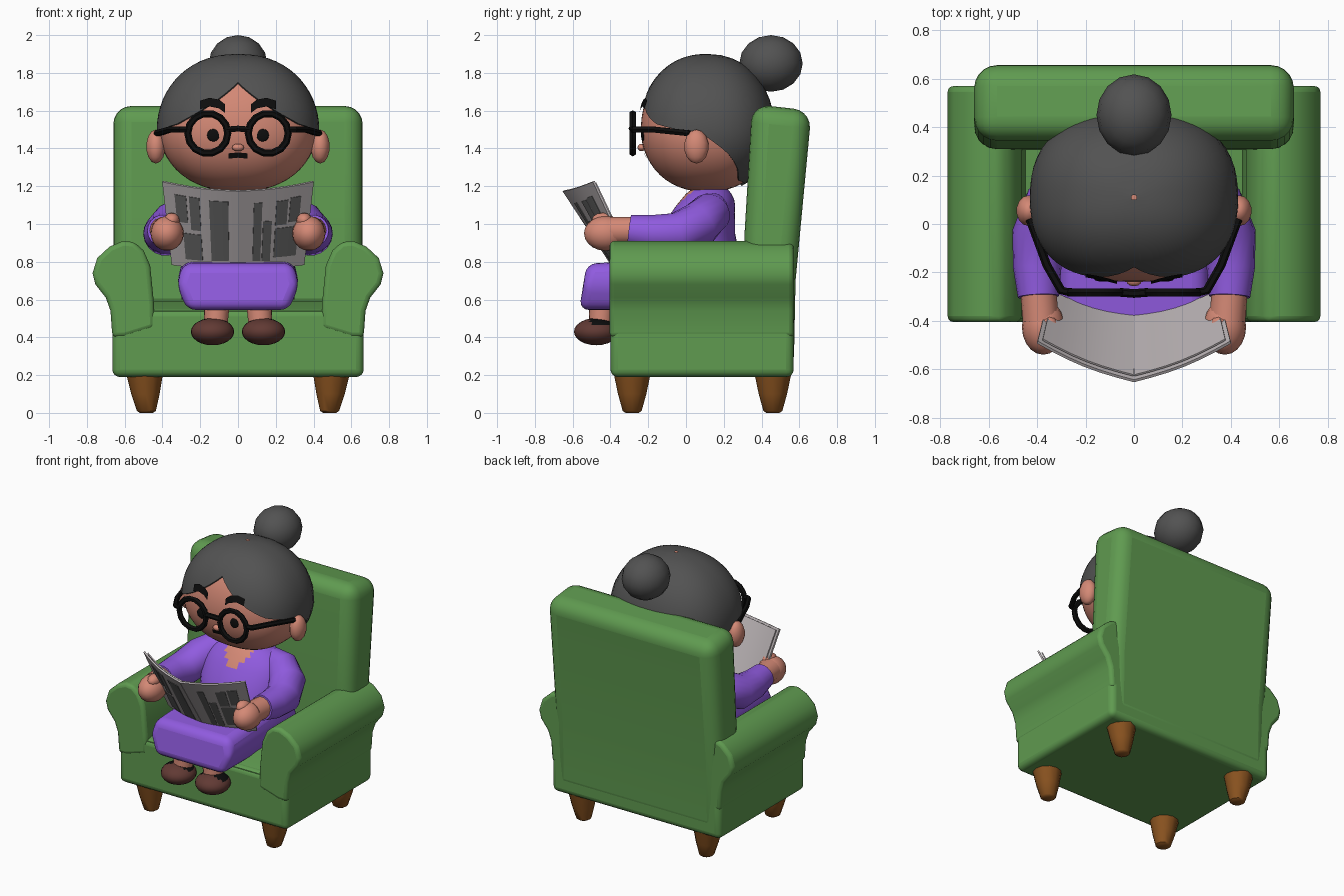
import bpy, bmesh, math
from mathutils import Vector

if "Cube" in bpy.data.objects:
    bpy.data.objects.remove(bpy.data.objects["Cube"])

def mat(name, r, g, b):
    m = bpy.data.materials.new(name)
    m.diffuse_color = (r, g, b, 1)
    m.use_nodes = True
    m.node_tree.nodes["Principled BSDF"].inputs["Base Color"].default_value = m.diffuse_color
    return m

GREEN = mat("green fabric", .115, .325, .08)
WOOD = mat("wood", .25, .085, .014)
PURPLE = mat("purple cloth", .28, .105, .74)
SKIN = mat("skin", .66, .25, .18)
HAIR = mat("grey hair", .085, .085, .085)
BLACK = mat("black", .004, .004, .004)
SHOE = mat("brown leather", .12, .042, .034)
PAPER = mat("paper", .50, .46, .47)
PRINT = mat("grey print", .14, .14, .14)

def mesh(name, verts, faces, m, bevel=0, segs=4):
    me = bpy.data.meshes.new(name)
    me.from_pydata([tuple(v) for v in verts], [], faces)
    bm = bmesh.new()
    bm.from_mesh(me)
    bmesh.ops.recalc_face_normals(bm, faces=bm.faces)
    bm.to_mesh(me)
    bm.free()
    me.materials.append(m)
    ob = bpy.data.objects.new(name, me)
    bpy.context.collection.objects.link(ob)
    if bevel:
        b = ob.modifiers.new("bevel", 'BEVEL')
        b.width, b.segments, b.limit_method = bevel, segs, 'ANGLE'
        b.angle_limit = math.radians(35)
    return ob

def loft(name, rings, m, caps=True, **kw):
    n = len(rings[0])
    verts = [p for r in rings for p in r]
    faces = [(i*n+j, i*n+(j+1) % n, (i+1)*n+(j+1) % n, (i+1)*n+j)
             for i in range(len(rings)-1) for j in range(n)]
    if caps:
        faces += [tuple(range(n)), tuple(range(len(verts)-n, len(verts)))]
    return mesh(name, verts, faces, m, **kw)

def ellipse(c, rx, ry, n=24):
    return [(c[0]+rx*math.cos(2*math.pi*k/n), c[1]+ry*math.sin(2*math.pi*k/n), c[2]) for k in range(n)]

def tube(name, pts, radii, m, n=14):
    pts = [Vector(p) for p in pts]
    rings = []
    for i, p in enumerate(pts):
        t = pts[min(i+1, len(pts)-1)] - pts[max(i-1, 0)]
        q = t.to_track_quat('Z', 'Y')
        rings.append([p + q @ Vector((math.cos(a)*radii[i], math.sin(a)*radii[i], 0))
                      for a in [2*math.pi*k/n for k in range(n)]])
    return loft(name, rings, m)

def ball(name, c, r, m, n=20):
    bpy.ops.mesh.primitive_uv_sphere_add(segments=n, ring_count=n//2, location=c)
    ob = bpy.context.object
    ob.name, ob.scale = name, r
    ob.data.materials.append(m)
    return ob

def extrude_x(name, prof, w, m, **kw):
    return loft(name, [[(x, y, z) for y, z in prof] for x in (-w, w)], m, **kw)

# Armchair: base, tilted back, rolled arms, tapered legs
extrude_x("chair_base", [(-.40, .19), (.57, .19), (.57, .55), (-.40, .55)], .665, GREEN, bevel=.04)
extrude_x("seat_cushion", [(-.39, .45), (.4, .45), (.4, .61), (-.2, .59), (-.39, .54)], .46, GREEN)
extrude_x("chair_back", [(.30, .3), (.57, .21), (.58, .7), (.665, 1.60), (.35, 1.635), (.31, .95)],
          .66, GREEN, bevel=.095, segs=5)
ARM = [(.44, .45), (.445, .58), (.465, .78), (.50, .86), (.55, .905), (.61, .91), (.68, .88), (.745, .82),
       (.77, .74), (.755, .68), (.70, .61), (.675, .54), (.665, .4), (.60, .4)]
for s in (-1, 1):
    loft("chair_arm", [[(s*x, y, z) for x, z in ARM] for y in (-.405, .57)], GREEN, bevel=.025, segs=3)
    for y in (-.285, .46):
        loft("chair_leg", [ellipse((s*.495, y, .22), .10, .10, 12), ellipse((s*.49, y, .1), .075, .075, 12),
                           ellipse((s*.485, y, .01), .05, .05, 12), ellipse((s*.485, y, 0), .035, .035, 12)], WOOD)

# Head surface: squarish ellipsoid by azimuth (0 = front) and elevation
CY, CZ, RX, RY, N = .11, 1.5, .43, .36, 2.4

def head_point(az, el, k=1.0):
    x, y = math.sin(az), -math.cos(az)
    r = (abs(x/RX)**N + abs(y/RY)**N)**(-1/N) * max(math.cos(el), 0)**.9 * k
    return Vector((r*x, CY+r*y, CZ + k*math.sin(el)*(.4 if el > 0 else .34)))

def face_y(x, z, k):
    f = k * math.cos(math.asin((z-CZ)/k/(.4 if z > CZ else .34)))**.9
    return CY - f*RY*(1-min(abs(x)/(f*RX), 1)**N)**(1/N)

AZ = [2*math.pi*j/64 for j in range(64)]
loft("head", [[head_point(a, math.radians(e), .97) for a in AZ] for e in range(-89, 90, 7)], SKIN)

# Hair cap: lower edge follows a centre-parted hairline
LINE = [(0, 1.75), (16, 1.67), (35, 1.585), (50, 1.53), (75, 1.49), (90, 1.46), (105, 1.38), (127, 1.23), (181, 1.2)]

def hairline(az):
    d = math.degrees(min(az, 2*math.pi-az))
    for (a, p), (b, q) in zip(LINE, LINE[1:]):
        if a <= d <= b:
            z = p + (q-p)*(d-a)/(b-a)
            return math.asin((z-CZ)/(.4 if z > CZ else .34))

rings = []
for i in range(17):
    t = i/16
    rings.append([head_point(a, math.radians(89)*(1-t)+hairline(a)*t) for a in AZ])
rings.append([head_point(a, hairline(a), .94) for a in AZ])
hair = loft("hair", rings, HAIR, caps=False)
ball("hair_bun", (0, .45, 1.85), (.155, .168, .15), HAIR, 16)

# Face details
def ribbon(name, path, hw, m, k):
    rows = [[(x, face_y(x, z+d, k), z+d) for d in (-hw, hw)] for x, z in path]
    mesh(name, [p for r in rows for p in r],
         [(2*i, 2*i+1, 2*i+3, 2*i+2) for i in range(len(rows)-1)], m)

ribbon("mouth", [(-.05, 1.36), (0, 1.365), (.05, 1.36)], .014, BLACK, .985)
ball("nose", (0, -.235, 1.405), (.032, .022, .02), SKIN, 12)
for s in (-1, 1):
    ribbon("eyebrow", [(s*.07, 1.612), (s*.10, 1.635), (s*.15, 1.645), (s*.20, 1.63)], .023, BLACK, 1.02)
    ball("pupil", (s*.13, face_y(.13, 1.47, .97), 1.47), (.034, .009, .034), BLACK, 12)
    ball("ear", (s*.435, .055, 1.41), (.052, .065, .09), SKIN, 14)
    # Glasses
    bpy.ops.mesh.primitive_torus_add(location=(s*.16, -.282, 1.48), rotation=(math.pi/2, 0, 0), major_radius=.106,
                                     minor_radius=.019, major_segments=14, minor_segments=6)
    bpy.context.object.name = "glasses_rim"
    bpy.context.object.data.materials.append(BLACK)
    tube("glasses_temple", [(s*.26, -.282, 1.5), (s*.30, -.275, 1.5), (s*.36, -.17, 1.5), (s*.43, .02, 1.48)],
         [.018]*4, BLACK, 6)
tube("glasses_bridge", [(-.06, -.282, 1.5), (0, -.287, 1.505), (.06, -.282, 1.5)], [.018]*3, BLACK, 6)

# Body: torso with skin V at the neck, skirt, arms and hands
TORSO = [(.6, .05, .3, .24), (.8, .05, .3, .24), (.95, .06, .3, .2), (1.02, .08, .29, .18), (1.06, .09, .28, .168),
         (1.1, .105, .26, .155), (1.13, .115, .23, .14), (1.16, .12, .19, .12), (1.18, .125, .14, .1), (1.2, .13, .1, .08)]
torso = loft("torso", [ellipse((0, cy, z), rx, ry, 40) for z, cy, rx, ry in TORSO], PURPLE)
torso.data.materials.append(SKIN)
for p in torso.data.polygons:
    c = p.center
    if c.y < .1 and abs(c.x) < (c.z-1.03)*.75:
        p.material_index = 1
tube("neck", [(0, .12, 1.1), (0, .12, 1.27)], [.1, .1], SKIN)
loft("skirt", [[(-.27, y0, .545), (.27, y0, .545), (.325, y0+.02, .68), (.29, y1, z), (-.29, y1, z), (-.325, y0+.02, .68)]
               for y0, y1, z in ((-.565, -.525, .79), (.22, .22, .83))], PURPLE, bevel=.05)
for s in (-1, 1):
    tube("sleeve", [(s*.16, .14, 1.09), (s*.25, .13, 1.06), (s*.34, .07, 1.0), (s*.39, -.05, .945),
                    (s*.40, -.18, .95), (s*.395, -.30, .965)], [.08, .11, .12, .115, .1, .085], PURPLE, 18)
    tube("wrist", [(s*.395, -.28, .965), (s*.385, -.40, .965)], [.074, .075], SKIN)
    ball("hand", (s*.375, -.425, .95), (.088, .115, .092), SKIN)
    ball("thumb", (s*.35, -.44, 1.02), (.042, .06, .04), SKIN, 12)
    # Feet
    tube("ankle", [(s*.11, -.44, .62), (s*.12, -.455, .43)], [.07, .062], SKIN)
    shoe = ball("shoe", (s*.135, -.475, .43), (.115, .118, .072), SHOE, 24)
    shoe.data.materials.append(BLACK)
    for p in shoe.data.polygons:
        if p.center.z > .45 and p.center.y > -.25:
            p.material_index = 1

# Newspaper: two bowed pages meeting at a forward fold, printed on the front
def page(s, u, t, off=0):
    lo = Vector((0, -.385, .77)).lerp(Vector((s*.35, -.285, .785)), u)
    hi = Vector((0, -.65, 1.175)).lerp(Vector((s*.40, -.49, 1.225)), u)
    n = Vector((s*.33, -.80, -.5)).normalized()
    return lo.lerp(hi, t) + n*(.02*math.sin(math.pi*u) + off)

def patch(name, s, u0, u1, t0, t1, m, o0, o1):
    ring = lambda u: [page(s, u, t0, o0), page(s, u, t1, o0), page(s, u, t1, o1), page(s, u, t0, o1)]
    loft(name, [ring(u0+(u1-u0)*i/6) for i in range(7)], m)

for s in (-1, 1):
    patch("newspaper_page", s, 0, 1, 0, 1, PAPER, -.008, .004)
    patch("newspaper_inner_sheet", s, .02, .96, .03, .97, PAPER, -.022, -.014)
for s, u0, u1, t0, t1 in [(-1, .12, .37, .1, .86), (-1, .5, .76, .1, .42), (-1, .5, .64, .47, .88), (-1, .68, .84, .55, .88),
                          (1, .2, .31, .1, .84), (1, .33, .45, .1, .6), (1, .5, .84, .14, .5),
                          (1, .5, .66, .54, .84), (1, .69, .84, .56, .86)]:
    patch("print_block", s, u0, u1, t0, t1, PRINT, .003, .007)

# Smooth shading, sharp edges kept
bpy.ops.object.select_all(action='DESELECT')
for ob in bpy.context.scene.objects:
    ob.select_set(True)
    bpy.context.view_layer.objects.active = ob
bpy.ops.object.shade_smooth_by_angle(angle=math.radians(40))
